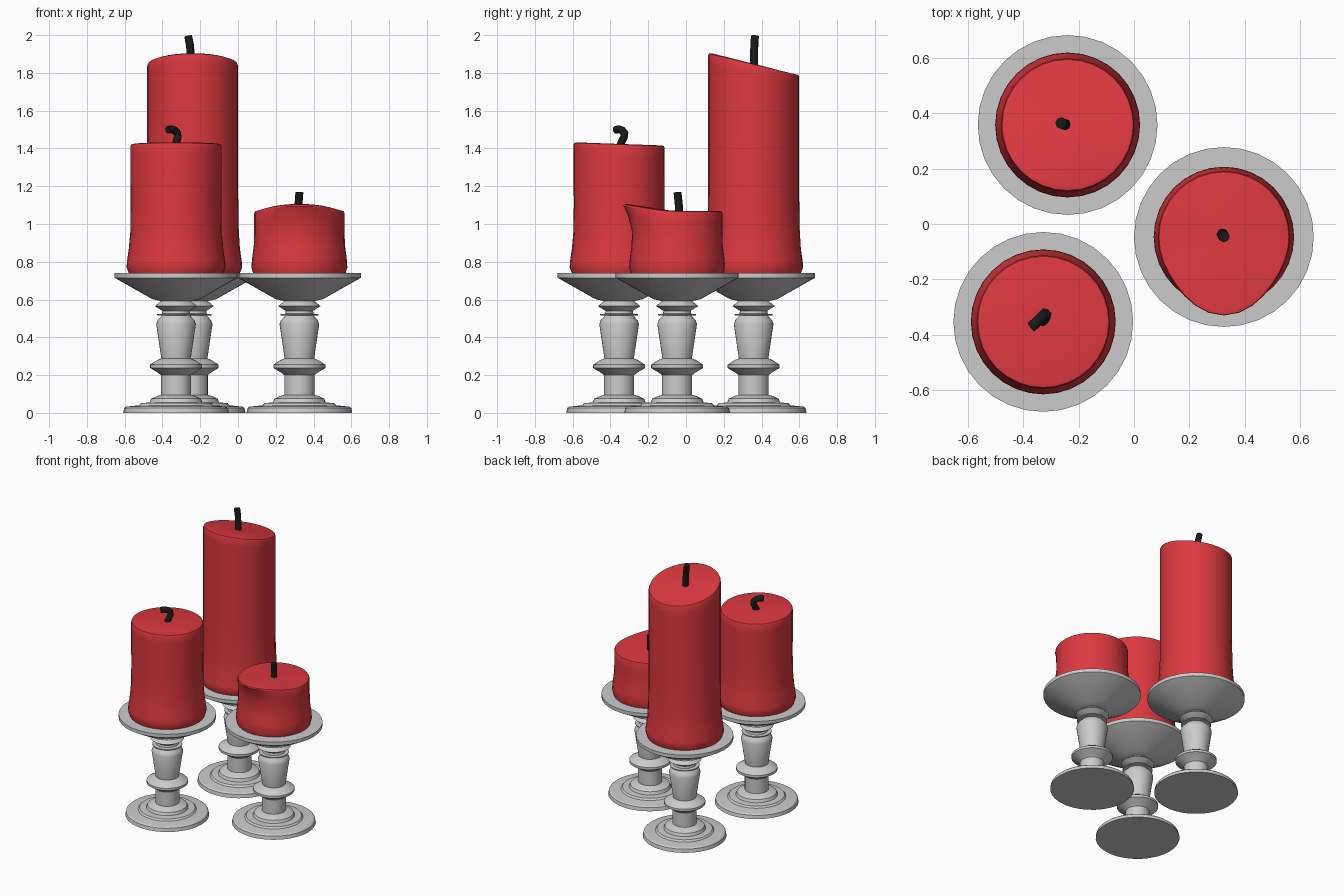
import bpy, bmesh
from math import sin, cos, pi, radians

if "Cube" in bpy.data.objects:
    bpy.data.objects.remove(bpy.data.objects["Cube"])

SIDES = 32


def material(name, color):
    m = bpy.data.materials.new(name)
    m.diffuse_color = color
    m.use_nodes = True
    m.node_tree.nodes["Principled BSDF"].inputs["Base Color"].default_value = m.diffuse_color
    return m


WAX = material("red_wax", (0.72, 0.04, 0.05, 1))
CHAR = material("black_wick", (0.01, 0.01, 0.01, 1))


def smooth(ob, angle=30):
    bpy.ops.object.select_all(action='DESELECT')
    ob.select_set(True)
    bpy.context.view_layer.objects.active = ob
    bpy.ops.object.shade_smooth_by_angle(angle=radians(angle))


def loft(name, rows, loc, mat=None, centre_z=None):
    """Join rings of points; cap the bottom, and the top flat or as a fan."""
    bm = bmesh.new()
    rings = [[bm.verts.new(p) for p in row] for row in rows]
    for a, b in zip(rings, rings[1:]):
        for i in range(SIDES):
            j = (i + 1) % SIDES
            bm.faces.new((a[i], a[j], b[j], b[i]))
    bm.faces.new(rings[0][::-1])
    top = rings[-1]
    if centre_z is None:
        bm.faces.new(top)
    else:
        c = bm.verts.new((0, 0, centre_z))
        for i in range(SIDES):
            bm.faces.new((top[i], top[(i + 1) % SIDES], c))
    me = bpy.data.meshes.new(name)
    bm.to_mesh(me)
    bm.free()
    ob = bpy.data.objects.new(name, me)
    ob.location = (*loc, 0)
    bpy.context.collection.objects.link(ob)
    if mat:
        me.materials.append(mat)
    smooth(ob)
    return ob


ANGLES = [2 * pi * i / SIDES for i in range(SIDES)]

# Turned holder: foot, stem, collar, vase, thin disc, bead, plate
HOLDER = [(.28, 0), (.275, .025), (.265, .033), (.195, .04), (.185, .052),
          (.14, .055), (.132, .075), (.10, .09), (.08, .095), (.08, .20),
          (.095, .212), (.138, .238), (.138, .255), (.10, .28), (.078, .288),
          (.105, .47), (.098, .49), (.075, .515), (.10, .517), (.10, .523),
          (.075, .525), (.072, .54), (.112, .565), (.08, .592), (.125, .602),
          (.325, .715), (.325, .74)]


def holder(name, loc):
    loft(name, [[(r * cos(a), r * sin(a), z) for a in ANGLES]
                for r, z in HOLDER], loc)


def candle(name, loc, wall, top, centre_z, lip=0.0):
    """Wall profile topped by a rim of height top(angle); lip flares the front."""
    def flare(a):
        return lip * max(0, -sin(a)) ** 5
    rows = [[(r * cos(a), r * sin(a), z) for a in ANGLES] for r, z in wall]
    r = wall[-1][0]
    for grow, dr, dz in ((.45, 0, -.06), (.95, 0, -.012), (1, -.004, -.003), (.9, -.018, 0)):
        rows.append([((r + dr + grow * flare(a)) * cos(a),
                      (r + dr + grow * flare(a)) * sin(a), top(a) + dz)
                     for a in ANGLES])
    loft(name, rows, loc, WAX, centre_z)


def wick(name, points):
    cu = bpy.data.curves.new(name, 'CURVE')
    cu.dimensions = '3D'
    cu.bevel_depth = .021
    cu.bevel_resolution = 2
    cu.use_fill_caps = True
    sp = cu.splines.new('POLY')
    sp.points.add(len(points) - 1)
    for p, co in zip(sp.points, points):
        p.co = (*co, 1)
    ob = bpy.data.objects.new(name, cu)
    bpy.context.collection.objects.link(ob)
    bpy.ops.object.select_all(action='DESELECT')
    ob.select_set(True)
    bpy.context.view_layer.objects.active = ob
    bpy.ops.object.convert(target='MESH')
    ob = bpy.context.view_layer.objects.active
    ob.data.materials.clear()
    ob.data.materials.append(CHAR)
    smooth(ob, 50)


TALL, SHORT, MID = (-.24, .358), (.325, -.047), (-.328, -.354)
for label, loc in (("tall", TALL), ("short", SHORT), ("medium", MID)):
    holder(label + "_candle_holder", loc)

# Candles, spreading slightly at the foot
FOOT = [(.25, .74), (.262, .77), (.26, .80), (.25, .87)]
candle("tall_candle", TALL, FOOT + [(.244, .97), (.241, 1.15), (.241, 1.6)],
       lambda a: 1.848 - .056 * sin(a), 1.845)
candle("medium_candle", MID, FOOT + [(.242, .96), (.24, 1.1), (.241, 1.28)],
       lambda a: 1.424 - .008 * sin(a), 1.42)
candle("short_candle", SHORT, [(.245, .74), (.254, .77), (.25, .82), (.241, .89), (.239, .96)],
       lambda a: 1.07 + .036 * max(0, -sin(a)) ** 2, 1.066, lip=.047)

# Wicks
wick("tall_wick", [(-.25, .36, 1.83), (-.25, .36, 1.9), (-.255, .362, 1.95), (-.264, .365, 1.996)])
wick("short_wick", [(.32, -.037, 1.05), (.32, -.038, 1.1), (.325, -.045, 1.168)])
wick("medium_wick", [(-.335, -.355, 1.40), (-.326, -.341, 1.435), (-.319, -.328, 1.462),
                     (-.322, -.325, 1.482), (-.335, -.338, 1.496),
                     (-.355, -.358, 1.502), (-.372, -.372, 1.498)])
